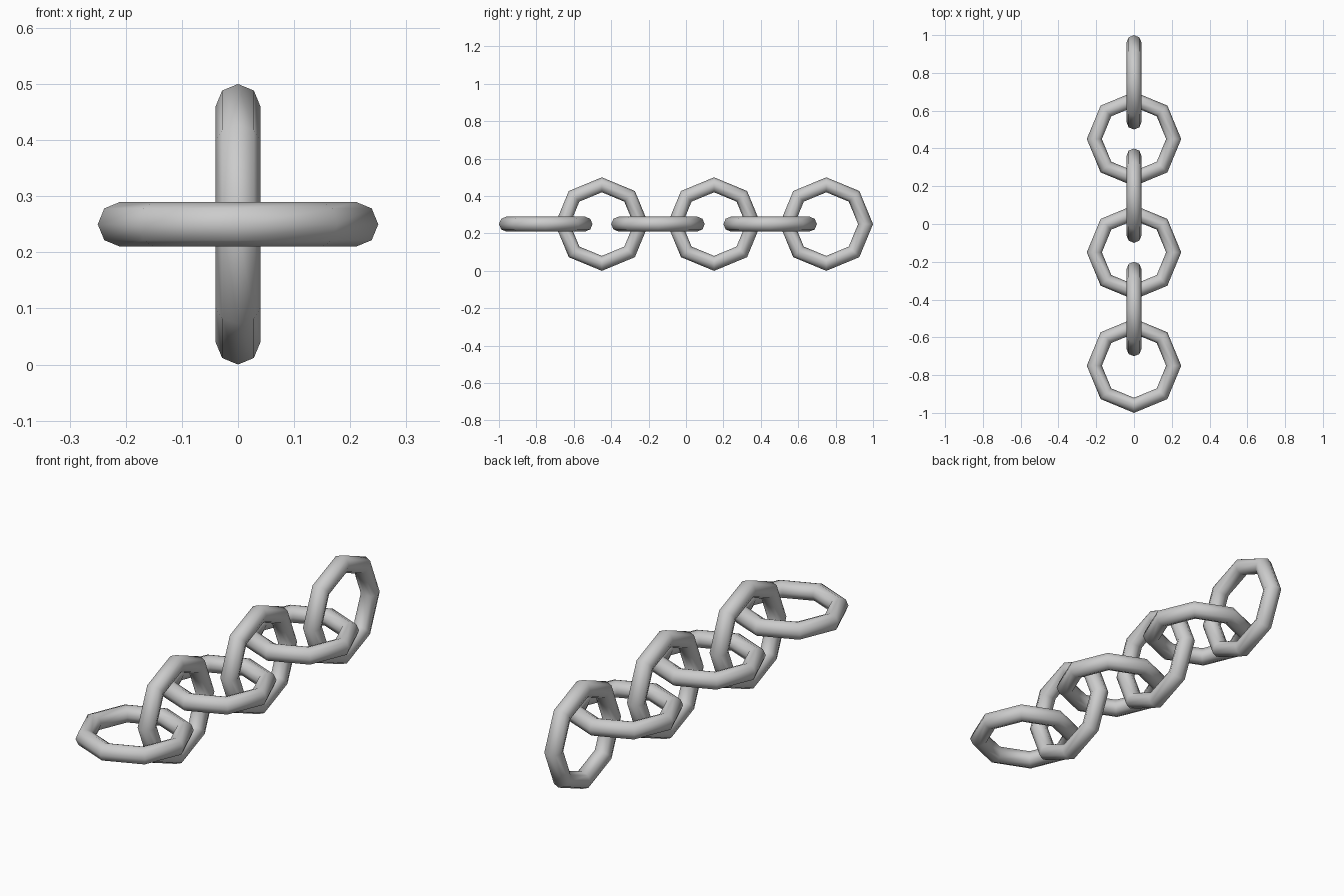
import bpy
import math

if "Cube" in bpy.data.objects:
    bpy.data.objects.remove(bpy.data.objects["Cube"])

LINKS = 6
SPACING = 0.3


def add_link(index):
    # Octagonal link; every second one stands upright
    upright = index % 2 == 1
    y = (index - (LINKS - 1) / 2) * SPACING
    bpy.ops.mesh.primitive_torus_add(
        major_segments=8, minor_segments=8,
        major_radius=0.21, minor_radius=0.04,
        location=(0, y, 0.25),
        rotation=(0, math.pi / 2 if upright else 0, 0))
    link = bpy.context.object
    link.name = f"{'upright' if upright else 'flat'}_chain_link_{index + 1}"
    bpy.ops.object.shade_smooth()


# Chain of alternating links along y
for i in range(LINKS):
    add_link(i)
